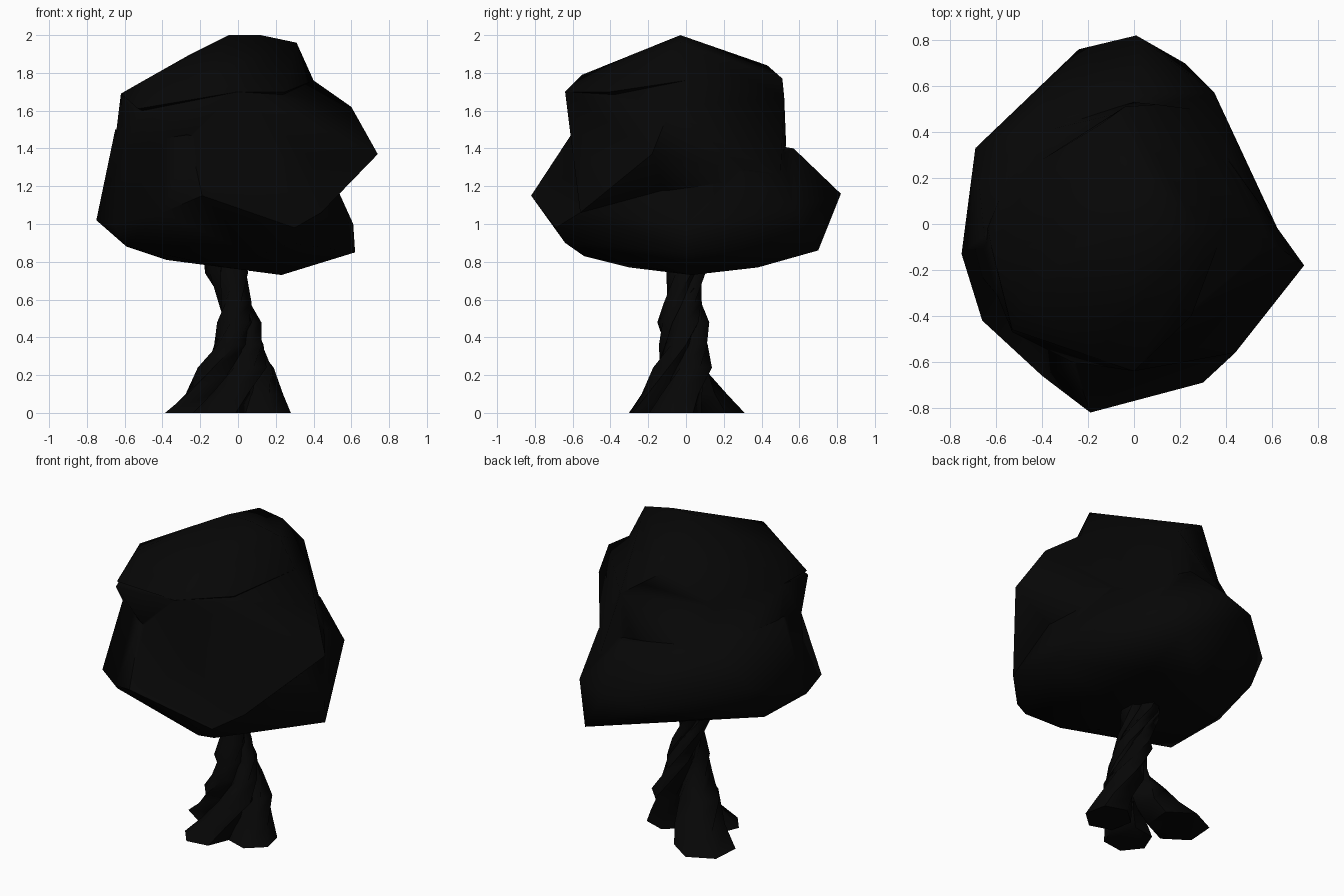
import bpy, bmesh
from math import sin, cos, radians, pi

cube = bpy.data.objects.get("Cube")
if cube:
    bpy.data.objects.remove(cube)

black = bpy.data.materials.new("soft black")
black.use_nodes = True
black.diffuse_color = (0.002, 0.002, 0.002, 1)
black.node_tree.nodes["Principled BSDF"].inputs["Base Color"].default_value = black.diffuse_color


def finish(name, bm):
    """Turn a bmesh into a coloured object."""
    bmesh.ops.recalc_face_normals(bm, faces=bm.faces)
    mesh = bpy.data.meshes.new(name)
    bm.to_mesh(mesh)
    bm.free()
    mesh.materials.append(black)
    obj = bpy.data.objects.new(name, mesh)
    bpy.context.collection.objects.link(obj)
    return obj


def select_only(obj):
    bpy.ops.object.select_all(action="DESELECT")
    bpy.context.view_layer.objects.active = obj
    obj.select_set(True)


def smooth(obj):
    select_only(obj)
    bpy.ops.object.shade_smooth_by_angle(angle=radians(60))


def clump(name, corners):
    """Faceted lump of foliage wrapped tightly around its corners."""
    bm = bmesh.new()
    for corner in corners:
        bm.verts.new(corner)
    bmesh.ops.convex_hull(bm, input=bm.verts)
    loose = [v for v in bm.verts if not v.link_faces]
    bmesh.ops.delete(bm, geom=loose, context="VERTS")
    return finish(name, bm)


def absorb(body, lump):
    """Merge one lump into the body and remove it."""
    merge = body.modifiers.new("merge", "BOOLEAN")
    merge.operation = "UNION"
    merge.solver = "EXACT"
    merge.object = lump
    select_only(body)
    bpy.ops.object.modifier_apply(modifier=merge.name)
    bpy.data.objects.remove(lump)


def loft(name, rings):
    """Skin a stack of equal rings and cap both ends."""
    bm = bmesh.new()
    loops = [[bm.verts.new(p) for p in ring] for ring in rings]
    n = len(loops[0])
    for low, high in zip(loops, loops[1:]):
        for i in range(n):
            j = (i + 1) % n
            bm.faces.new((low[i], low[j], high[j], high[i]))
    bm.faces.new(loops[0])
    bm.faces.new(loops[-1])
    smooth(finish(name, bm))


# Canopy: a wide skirt, a middle with a pointed bough, and a crown
# Corners shared by the middle and the crown
shoulder = [(-.62, -.1, 1.69), (0, -.64, 1.7), (.1, .52, 1.67), (.4, 0, 1.76), (-.4, .28, 1.63)]

canopy = clump("canopy", [
    # underside
    (.23, .03, .73), (-.07, -.3, .77), (.2, .38, .77), (-.38, -.05, .81),
    (.1, -.54, .83), (.62, -.01, .85), (.22, .7, .86), (.28, -.64, .9),
    (-.58, .04, .885), (-.59, -.37, .88),
    # widest girth
    (.61, 0, 1), (.35, .57, 1.08), (.01, .82, 1.16), (-.24, .76, 1.13),
    (-.62, .31, 1), (-.69, .33, 1.2), (-.75, -.13, 1.02), (-.66, -.42, 1),
    (-.4, -.66, 1.06), (-.19, -.82, 1.15), (.3, -.69, .98), (.44, -.56, 1.06),
    # waist
    (.05, .57, 1.4), (-.26, -.61, 1.47), (-.65, -.05, 1.5), (.42, -.3, 1.42),
    (-.59, -.31, 1.43), (.41, .29, 1.28), (-.5, .4, 1.42)])

absorb(canopy, clump("middle", shoulder + [
    (0, .53, 1.42), (-.27, -.6, 1.48), (-.64, 0, 1.45), (-.5, .38, 1.35),
    (-.68, -.1, 1.2), (.41, .28, 1.2), (.25, .5, 1.25), (.44, -.56, 1.06),
    (.38, -.5, 1.35), (.52, -.1, 1.17), (.74, -.18, 1.37), (.6, -.08, 1.62),
    (-.53, -.47, 1.58), (0, 0, 1.8)]))

absorb(canopy, clump("crown", shoulder + [
    (-.53, -.46, 1.61), (-.48, -.34, 1.77), (-.16, -.55, 1.79), (-.04, .51, 1.77),
    (-.15, .43, 1.84), (-.25, -.1, 1.9), (-.05, -.03, 2), (.12, -.03, 2),
    (.31, -.03, 1.96), (.25, -.4, 1.7), (0, 0, 1.4)]))
smooth(canopy)

# Trunk: three strands winding around each other, each flaring into a foot
# height, turn in degrees, distance from the axis, strand radius, axis shift in x
stations = [(0, 0, .21, .16, -.03), (.1, 8, .145, .13, 0), (.24, 42, .09, .12, .02),
            (.36, 75, .06, .09, .02), (.48, 110, .05, .09, 0), (.58, 140, .035, .075, -.02),
            (.74, 190, .045, .075, -.07), (.95, 230, .05, .07, -.1)]
for name, start, size in (("back", 146, 1.12), ("front", -112, .88), ("left", -18, .88)):
    rings = []
    for z, turn, dist, rad, shift in stations:
        a = radians(start + turn)
        rings.append([(shift + size * (dist * cos(a) + rad * cos(a + i * pi / 3)),
                       size * (dist * sin(a) + rad * sin(a + i * pi / 3)), z) for i in range(6)])
    loft(name + "_trunk_strand", rings)
